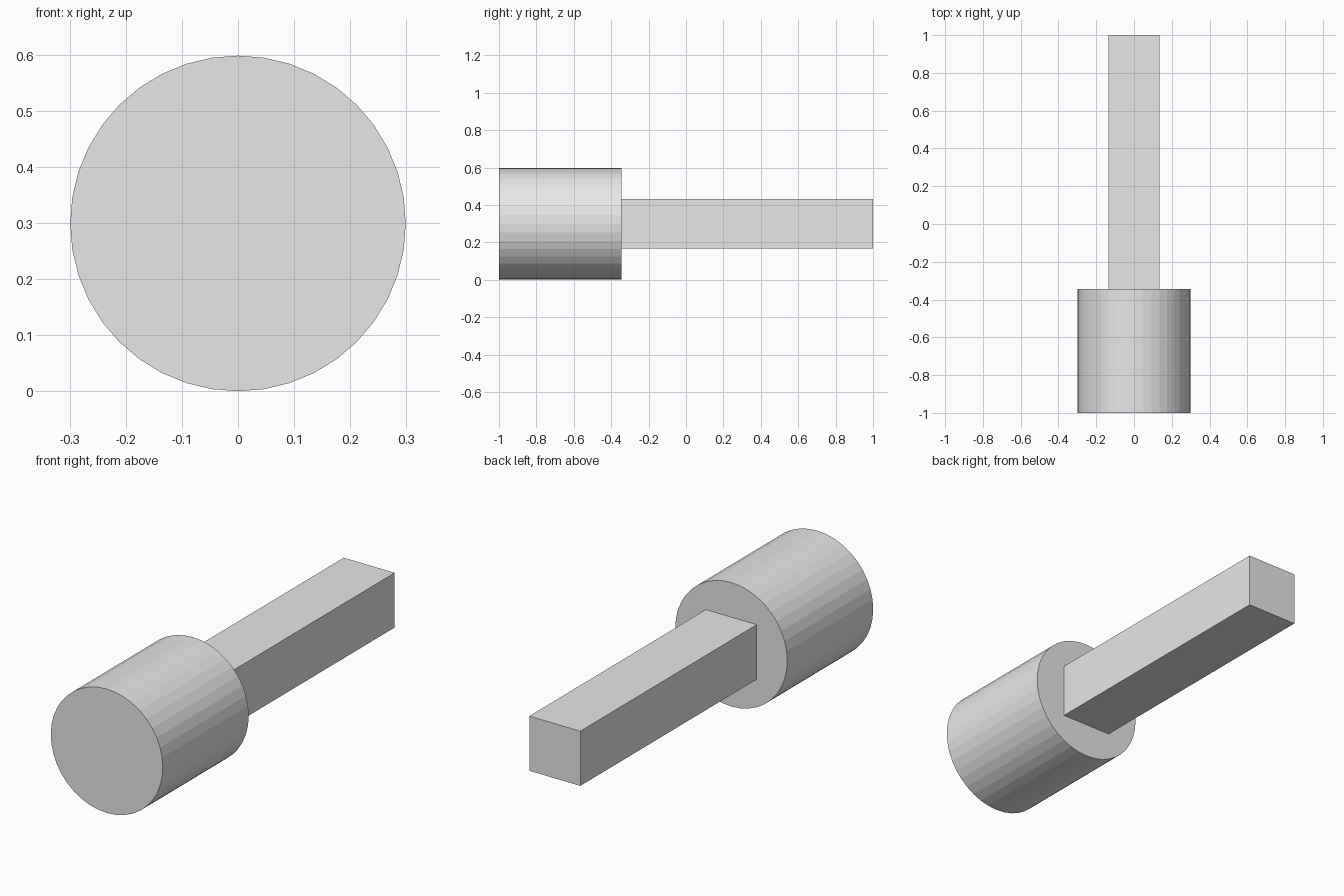
import bpy
from math import pi

default = bpy.data.objects.get("Cube")
if default:
    bpy.data.objects.remove(default, do_unlink=True)

RADIUS = 0.299      # head radius, also the height of the shared axis
FRONT, JOINT, BACK = -1.0, -0.345, 1.0

grey = bpy.data.materials.new("light grey")
grey.use_nodes = True
grey.diffuse_color = (0.8, 0.8, 0.8, 1)
grey.node_tree.nodes["Principled BSDF"].inputs["Base Color"].default_value = grey.diffuse_color


def finish(name):
    """Name the active part, bake its transform and colour it."""
    part = bpy.context.object
    part.name = name
    bpy.ops.object.transform_apply(location=False, rotation=True, scale=True)
    part.data.materials.append(grey)
    return part


# Round head, lying along y
bpy.ops.mesh.primitive_cylinder_add(
    vertices=40, radius=RADIUS, depth=JOINT - FRONT,
    location=(0, (FRONT + JOINT) / 2, RADIUS), rotation=(pi / 2, 0, 0))
finish("head")

# Rectangular handle, meeting the back of the head
bpy.ops.mesh.primitive_cube_add(size=1, location=(0, (JOINT + BACK) / 2, RADIUS))
bpy.context.object.scale = (0.272, BACK - JOINT, 0.264)
finish("handle")
